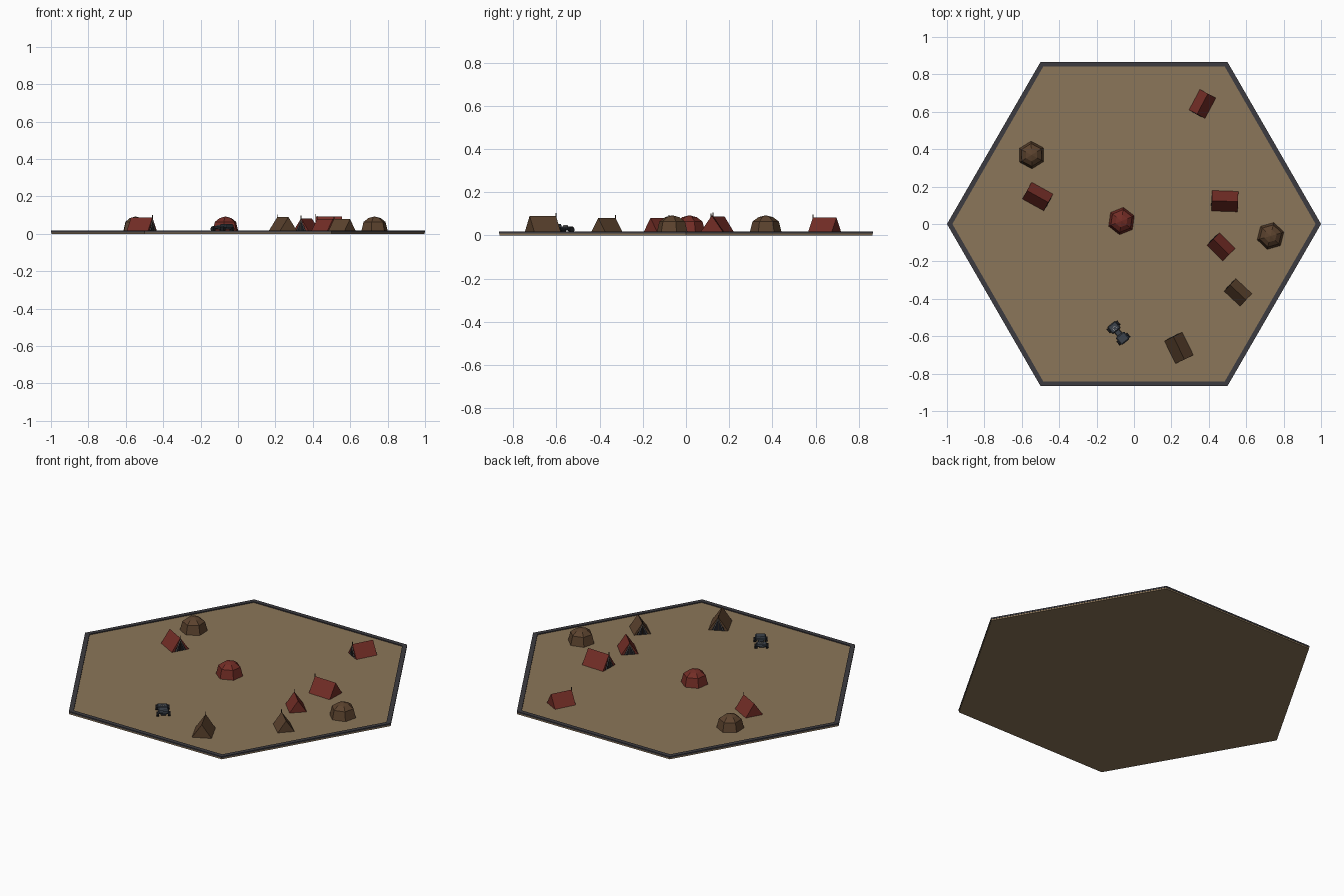
import bpy, bmesh
from math import radians, pi
from mathutils import Matrix, Vector

cube = bpy.data.objects.get("Cube")
if cube:
    bpy.data.objects.remove(cube, do_unlink=True)


def material(name, rgb):
    m = bpy.data.materials.new(name)
    m.use_nodes = True
    m.diffuse_color = (*rgb, 1)
    m.node_tree.nodes["Principled BSDF"].inputs["Base Color"].default_value = (*rgb, 1)
    return m


SAND = material("sand", (0.26, 0.18, 0.10))
RIM = material("dark_rim", (0.045, 0.043, 0.05))
RED = material("red_canvas", (0.17, 0.026, 0.019))
BROWN = material("brown_canvas", (0.105, 0.055, 0.027))
DARK = material("dark_opening", (0.012, 0.012, 0.016))
PALE = material("pale_trim", (0.45, 0.43, 0.40))
WOOD = material("pole_wood", (0.05, 0.03, 0.018))
METAL = material("slate_metal", (0.045, 0.055, 0.07))
TYRE = material("black_rubber", (0.014, 0.015, 0.018))

GROUND = 0.012


def finish(name, bm, mat, matrix=Matrix()):
    bmesh.ops.recalc_face_normals(bm, faces=bm.faces)
    mesh = bpy.data.meshes.new(name)
    bm.to_mesh(mesh)
    bm.free()
    mesh.materials.append(mat)
    ob = bpy.data.objects.new(name, mesh)
    ob.matrix_world = matrix
    bpy.context.collection.objects.link(ob)
    return ob


def place(x, y, degrees):
    return Matrix.Translation((x, y, GROUND)) @ Matrix.Rotation(radians(degrees), 4, 'Z')


def extrude(name, points, offset, mat, matrix=Matrix()):
    """Solid made by pushing one polygon along an offset."""
    bm = bmesh.new()
    face = bm.faces.new([bm.verts.new(p) for p in points])
    res = bmesh.ops.extrude_face_region(bm, geom=[face], use_keep_orig=True)
    verts = [g for g in res["geom"] if isinstance(g, bmesh.types.BMVert)]
    bmesh.ops.translate(bm, verts=verts, vec=offset)
    return finish(name, bm, mat, matrix)


def ring(radius, z, sides=6):
    return [Matrix.Rotation(2 * pi * i / sides, 3, 'Z') @ Vector((radius, 0, z)) for i in range(sides)]


def lathe(name, profile, mat, matrix=Matrix(), closed=False):
    """Six-sided shell through (radius, height) pairs."""
    bm = bmesh.new()
    rings = [[bm.verts.new(p) for p in ring(r, z)] for r, z in profile]
    pairs = list(zip(rings, rings[1:]))
    if closed:
        pairs.append((rings[-1], rings[0]))
    for a, b in pairs:
        for i in range(6):
            j = (i + 1) % 6
            bm.faces.new((a[i], a[j], b[j], b[i]))
    if not closed:
        bm.faces.new(rings[0])
        bm.faces.new(rings[-1])
        bmesh.ops.remove_doubles(bm, verts=bm.verts, dist=0.0005)
    return finish(name, bm, mat, matrix)


def rod(name, a, b, radius, mat, matrix=Matrix(), sides=6):
    a, b = Vector(a), Vector(b)
    bm = bmesh.new()
    turn = (b - a).to_track_quat('Z', 'Y').to_matrix().to_4x4()
    bmesh.ops.create_cone(bm, cap_ends=True, segments=sides, radius1=radius, radius2=radius,
                          depth=(b - a).length, matrix=Matrix.Translation((a + b) / 2) @ turn)
    return finish(name, bm, mat, matrix)


def box(name, centre, size, mat, matrix=Matrix(), bevel=0.0):
    bm = bmesh.new()
    bmesh.ops.create_cube(bm, size=1, matrix=Matrix.Translation(centre) @ Matrix.Diagonal((*size, 1)))
    if bevel:
        bmesh.ops.bevel(bm, geom=bm.edges[:], offset=bevel, segments=1, affect='EDGES')
    return finish(name, bm, mat, matrix)


# Hexagonal ground with a thin raised rim
extrude("ground", ring(0.998, 0), (0, 0, GROUND), SAND)
lathe("ground_rim", [(1, 0.008), (1, 0.017), (0.971, 0.017), (0.971, 0.008)], RIM, closed=True)


# Ridge tents: local +X is the open end
def tent(x, y, angle, length, mat):
    m = place(x, y, angle)
    half, w, h = length / 2, length * 0.39, length * 0.57
    extrude("tent_canvas", [(-half, -w, 0), (-half, w, 0), (-half, 0, h)], (length, 0, 0), mat, m)
    extrude("tent_opening", [(half, -w * 0.68, 0), (half, w * 0.68, 0), (half, 0, h * 0.92)],
            (0.001, 0, 0), DARK, m)
    for side in (-1, 1):
        rod("tent_flap_edge", (half + 0.001, side * w * 0.5, 0), (half + 0.001, 0, h * 0.88),
            0.0016, PALE, m, 4)
    rod("tent_front_pole", (half, 0, 0), (half, 0, h + 0.014), 0.0022, WOOD, m)


for spec in ((0.366, 0.642, 242, 0.124, RED), (0.486, 0.122, 178, 0.14, RED),
             (0.466, -0.122, 135, 0.12, RED), (-0.515, 0.147, -29, 0.131, RED),
             (0.556, -0.366, 137, 0.118, BROWN), (0.24, -0.663, 116, 0.136, BROWN)):
    tent(*spec)


# Six-sided huts with leaning walls and a low faceted roof
for x, y, angle, mat in ((-0.548, 0.369, 92, BROWN), (0.73, -0.064, 16, BROWN), (-0.067, 0.016, 82, RED)):
    lathe("hut", [(0.074, 0), (0.061, 0.052), (0.034, 0.072), (0.0001, 0.081)], mat, place(x, y, angle))


# Small four-wheeled buggy: local +X is its low nose
buggy = place(-0.083, -0.583, 129)
box("buggy_chassis", (0, 0, 0.017), (0.12, 0.032, 0.012), METAL, buggy, 0.003)
box("buggy_cabin", (-0.036, 0, 0.03), (0.052, 0.058, 0.022), METAL, buggy, 0.006)
box("buggy_nose", (0.038, 0, 0.022), (0.048, 0.056, 0.014), METAL, buggy, 0.005)
rod("buggy_hatch", (0.032, 0, 0.028), (0.032, 0, 0.033), 0.011, PALE, buggy, 8)
rod("buggy_hatch_lid", (0.032, 0, 0.033), (0.032, 0, 0.035), 0.009, METAL, buggy, 8)
for wx in (-0.042, 0.042):
    for side in (-1, 1):
        rod("buggy_wheel", (wx, side * 0.024, 0.014), (wx, side * 0.037, 0.014), 0.014, TYRE, buggy, 10)
